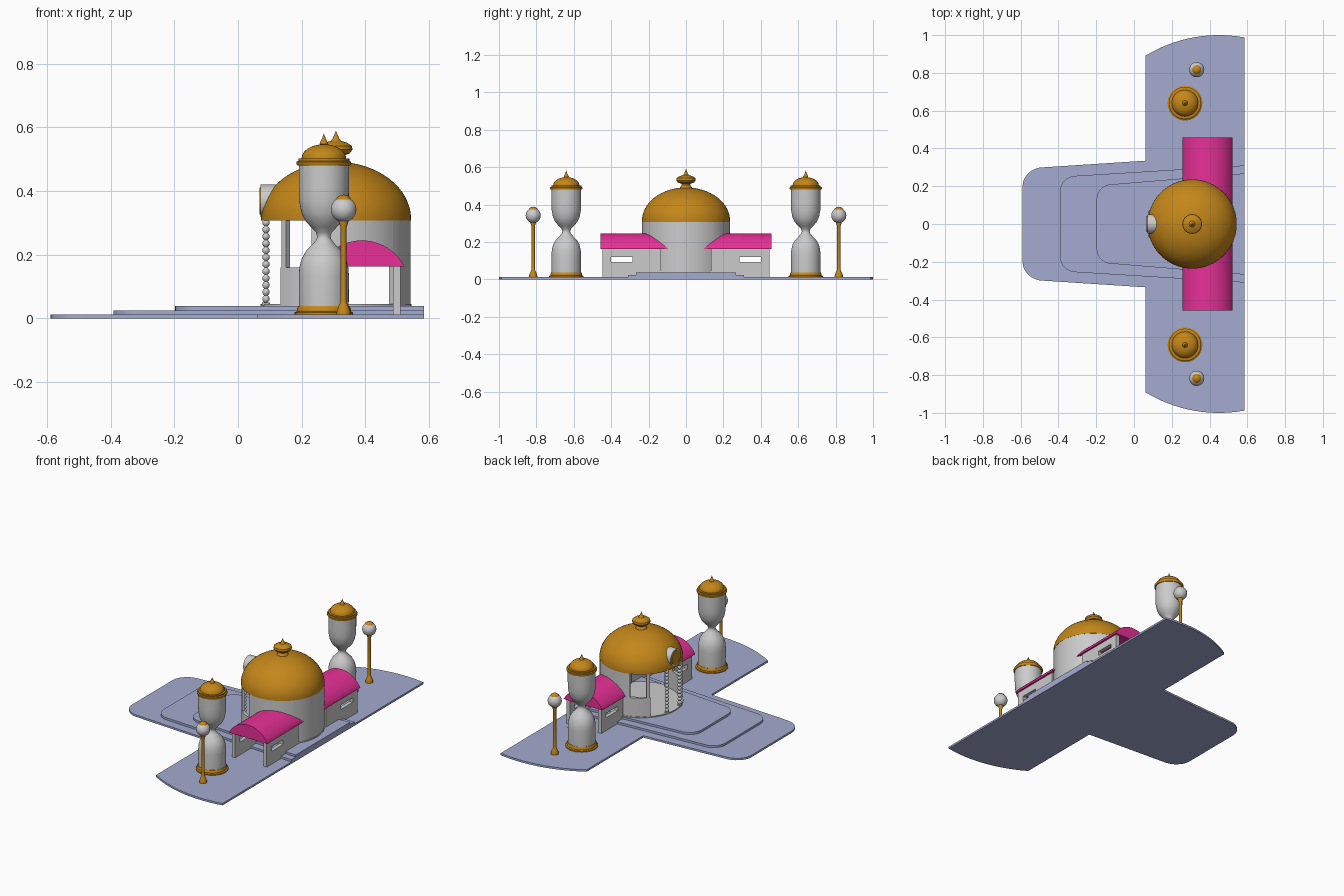
import bpy, bmesh
from math import sin, cos, pi, radians, sqrt

if "Cube" in bpy.data.objects:
    bpy.data.objects.remove(bpy.data.objects["Cube"])


def material(name, rgb):
    m = bpy.data.materials.new(name)
    m.diffuse_color = (*rgb, 1)
    m.use_nodes = True
    m.node_tree.nodes["Principled BSDF"].inputs["Base Color"].default_value = m.diffuse_color
    return m


GOLD = material("gold", (0.55, 0.24, 0.01))
PINK = material("pink", (0.80, 0.03, 0.31))
PAVING = material("paving", (0.37, 0.41, 0.63))


def finish(name, bm, mat=None):
    bmesh.ops.remove_doubles(bm, verts=bm.verts, dist=1e-5)
    bmesh.ops.recalc_face_normals(bm, faces=bm.faces)
    me = bpy.data.meshes.new(name)
    bm.to_mesh(me)
    bm.free()
    for p in me.polygons:
        p.use_smooth = True
    me.set_sharp_from_angle(angle=radians(35))
    if mat:
        me.materials.append(mat)
    ob = bpy.data.objects.new(name, me)
    bpy.context.collection.objects.link(ob)
    return ob


def prism(name, pts, z0, z1, mat=None):
    """Extrude a plan outline from z0 to z1."""
    bm = bmesh.new()
    lo = [bm.verts.new((x, y, z0)) for x, y in pts]
    hi = [bm.verts.new((x, y, z1)) for x, y in pts]
    n = len(pts)
    bm.faces.new(lo[::-1])
    bm.faces.new(hi)
    for i in range(n):
        j = (i + 1) % n
        bm.faces.new((lo[i], lo[j], hi[j], hi[i]))
    return finish(name, bm, mat)


def box(name, x0, x1, y0, y1, z0, z1, mat=None):
    return prism(name, [(x0, y0), (x1, y0), (x1, y1), (x0, y1)], z0, z1, mat)


def lathe(name, profile, x, y, mat=None, seg=40):
    """Revolve (radius, z) points about a vertical axis at x, y."""
    bm = bmesh.new()
    rings = [[bm.verts.new((x + r * cos(2 * pi * k / seg), y + r * sin(2 * pi * k / seg), z))
              for k in range(seg)] for r, z in profile]
    for a, b in zip(rings, rings[1:]):
        for k in range(seg):
            j = (k + 1) % seg
            bm.faces.new((a[k], a[j], b[j], b[k]))
    return finish(name, bm, mat)


def quarter(r, z, h, n=10):
    """Elliptical dome profile from the rim up to the axis."""
    return [(r * cos(pi / 2 * i / n), z + h * sin(pi / 2 * i / n)) for i in range(n + 1)]


def mirrored(half):
    return half + [(x, -y) for x, y in reversed(half)]


def corner(x, y, rx, ry):
    return [(x - rx * cos(pi / 2 * i / 8), y + ry * sin(pi / 2 * i / 8)) for i in range(9)]


# Plaza with curved ends and a rounded front tongue, then two raised tiers
ends = [(x, 0.25 + sqrt(0.75 ** 2 - (x - 0.45) ** 2))
        for x in [0.06 + 0.525 * i / 14 for i in range(15)]]
prism("plaza", mirrored(corner(-0.48, 0.20, 0.11, 0.10) + [(0.06, 0.335)] + ends), 0, 0.012, PAVING)
prism("lower_tier", mirrored(corner(-0.31, 0.17, 0.082, 0.085) + [(0.585, 0.31)]), 0.006, 0.025, PAVING)
prism("upper_tier", mirrored(corner(-0.12, 0.13, 0.078, 0.08) + [(0.585, 0.268)]), 0.018, 0.0385, PAVING)

# Rotunda: angles are measured from the entrance direction (-x)
CX, R, T = 0.308, 0.235, 0.018


def arc_wall(name, a0, a1, z0, z1):
    n = max(4, int(abs(a1 - a0) / 4))
    angs = [radians(a0 + (a1 - a0) * i / n) for i in range(n + 1)]
    outer = [(CX - R * cos(a), R * sin(a)) for a in angs]
    inner = [(CX - (R - T) * cos(a), (R - T) * sin(a)) for a in reversed(angs)]
    prism(name, outer + inner, z0, z1)


lathe("rotunda_floor", [(0, 0.036), (R + 0.002, 0.036), (R + 0.002, 0.045), (0, 0.045)], CX, 0, seg=64)
arc_wall("rotunda_back_wall", 140, 220, 0.036, 0.312)
for s in (1, -1):
    arc_wall("rotunda_low_wall", 42 * s, 71 * s, 0.036, 0.16)
    arc_wall("rotunda_side_wall", 71 * s, 88 * s, 0.036, 0.312)
    arc_wall("rotunda_upper_wall", 88 * s, 140 * s, 0.165, 0.312)
    arc_wall("window_post", 43 * s, 48 * s, 0.16, 0.312)

# Main dome with its finial
lathe("main_dome", [(0, 0.308), (R + 0.001, 0.308)] + quarter(R + 0.001, 0.312, 0.18, 16), CX, 0, GOLD, 64)
lathe("dome_finial", [(0, 0.48), (0.034, 0.485), (0.03, 0.495), (0.022, 0.505), (0.024, 0.512),
                      (0.043, 0.518), (0.052, 0.53), (0.05, 0.542), (0.035, 0.552), (0.016, 0.558),
                      (0.01, 0.566), (0.004, 0.58), (0, 0.59)], CX, 0, GOLD)


# Round medallion above the entrance
def disc_x(name, x0, x1, r, z, mat=None):
    ob = lathe(name, [(0, x0), (r, x0), (r, x1), (0, x1)], 0, 0, mat)
    ob.rotation_euler = (0, pi / 2, 0)
    ob.location = (0, 0, z)


disc_x("medallion_drum", 0.071, 0.135, 0.051, 0.369)
disc_x("medallion_face", 0.067, 0.08, 0.043, 0.369, GOLD)


# Wings: windowed walls and a segmental vaulted roof that follows the rotunda
def window_wall(name, x0, x1, y0, y1, s):
    z0, z1, wy0, wy1, wz0, wz1 = 0.01, 0.168, 0.285, 0.40, 0.092, 0.12
    for part, a, b, c, d in (("sill", y0, y1, z0, wz0), ("lintel", y0, y1, wz1, z1),
                             ("inner_pier", y0, wy0, wz0, wz1), ("outer_pier", wy1, y1, wz0, wz1)):
        box(name + "_" + part, x0, x1, a * s, b * s, c, d)


def vault(s):
    x0, x1, h, z0, n = 0.257, 0.522, 0.08, 0.165, 20
    half, mid = (x1 - x0) / 2, (x0 + x1) / 2
    rad = (half * half + h * h) / (2 * h)
    bm = bmesh.new()
    cols = []
    for i in range(n + 1):
        x = x0 + (x1 - x0) * i / n
        z = z0 + h - rad + sqrt(rad * rad - (x - mid) ** 2)
        yi = sqrt(R * R - (x - CX) ** 2) - 0.01
        cols.append([bm.verts.new((x, y * s, zz)) for y, zz in
                     ((yi, z0 - 0.002), (0.457, z0 - 0.002), (0.457, z), (yi, z))])
    for a, b in zip(cols, cols[1:]):
        for k in range(4):
            j = (k + 1) % 4
            bm.faces.new((a[k], a[j], b[j], b[k]))
    bm.faces.new(cols[0])
    bm.faces.new(cols[-1])
    finish("wing_roof", bm, PINK)


for s in (1, -1):
    window_wall("wing_back_wall", 0.487, 0.511, 0.135, 0.447, s)
    window_wall("wing_front_wall", 0.27, 0.294, 0.225, 0.447, s)
    vault(s)

# Beaded entrance columns
for s in (1, -1):
    beads = [(0, 0.04), (0.013, 0.04), (0.013, 0.05)]
    for i in range(12):
        z = 0.05 + i * 0.0218
        beads += [(0.005, z), (0.010, z + 0.005), (0.0115, z + 0.011), (0.010, z + 0.017)]
    lathe("beaded_column", beads + [(0.006, 0.312), (0, 0.312)], 0.088, 0.062 * s, seg=16)

# Hourglass towers and lamp posts on both sides
for s in (1, -1):
    x, y = 0.27, 0.64 * s
    lathe("tower_base", [(0, 0.01), (0.092, 0.01), (0.092, 0.018), (0.085, 0.022), (0.085, 0.03),
                         (0.08, 0.038), (0, 0.038)], x, y, GOLD)
    lathe("tower_glass", [(0.078, 0.035), (0.079, 0.13), (0.077, 0.16), (0.070, 0.187), (0.056, 0.212),
                          (0.036, 0.232), (0.024, 0.247), (0.021, 0.258), (0.025, 0.270),
                          (0.040, 0.286), (0.058, 0.306), (0.071, 0.333), (0.078, 0.37),
                          (0.079, 0.41), (0.079, 0.485)], x, y)
    lathe("tower_cap", [(0, 0.48), (0.083, 0.48), (0.086, 0.485), (0.086, 0.492), (0.08, 0.495), (0.08, 0.502),
                        (0.070, 0.503)] + quarter(0.070, 0.503, 0.044)[1:-1] +
          [(0.014, 0.548), (0.011, 0.555), (0.004, 0.57), (0, 0.582)], x, y, GOLD)
    x, y = 0.332, 0.817 * s
    lathe("lamp_post", [(0, 0.01), (0.022, 0.01), (0.022, 0.02), (0.017, 0.035), (0.011, 0.048), (0.009, 0.06),
                        (0.009, 0.285), (0.016, 0.305), (0.016, 0.312), (0, 0.312)], x, y, GOLD, 24)
    lathe("lamp_globe", [(0.04 * sin(pi * i / 16), 0.342 - 0.04 * cos(pi * i / 16)) for i in range(17)], x, y, None, 32)
    lathe("lamp_cap", [(0, 0.372), (0.024, 0.374), (0.021, 0.380), (0.012, 0.386), (0, 0.389)], x, y, GOLD, 24)
